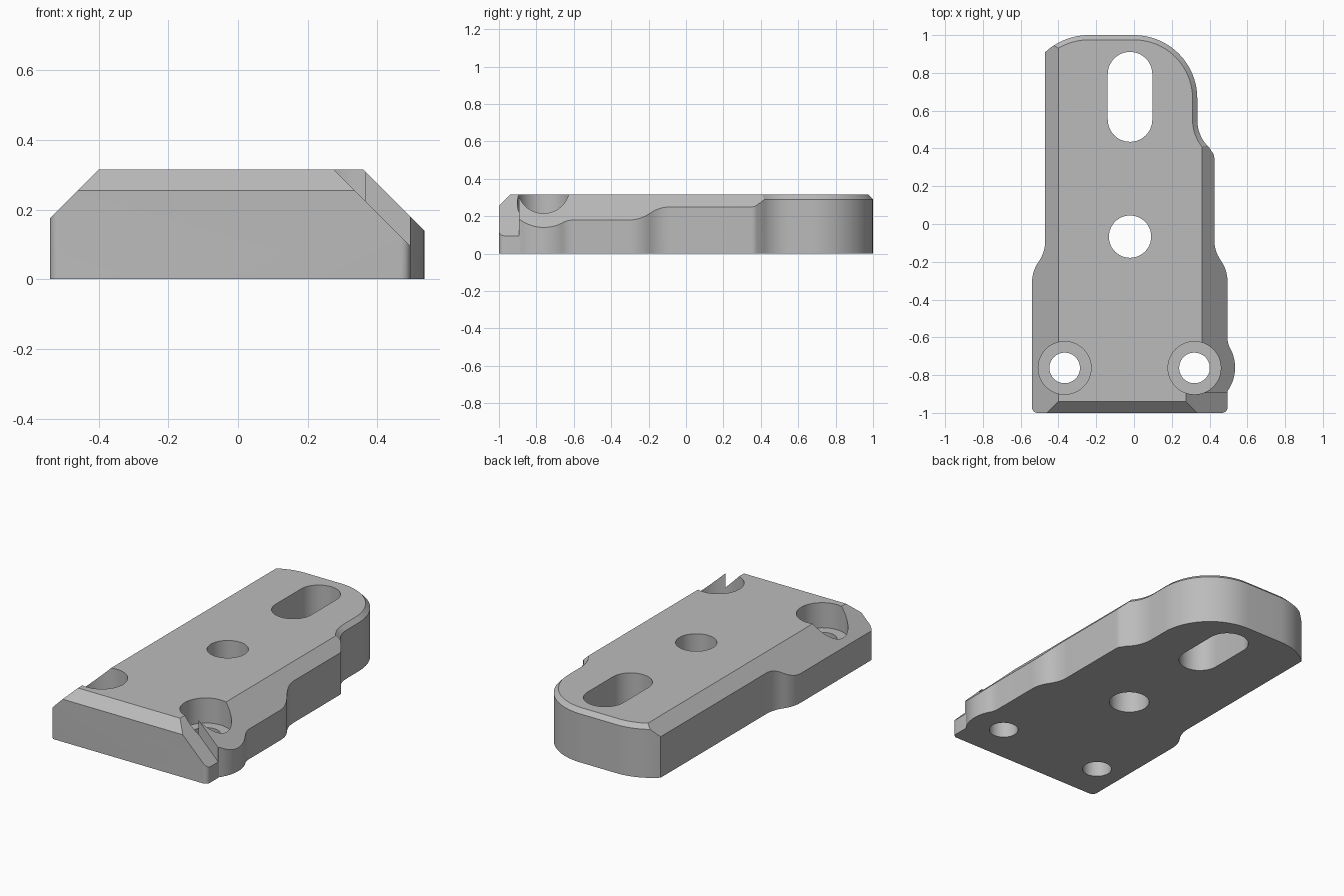
import bpy, bmesh, math

if "Cube" in bpy.data.objects:
    bpy.data.objects.remove(bpy.data.objects["Cube"])

grey = bpy.data.materials.new("plain grey")
grey.diffuse_color = (0.5, 0.5, 0.5, 1)
grey.use_nodes = True
grey.node_tree.nodes["Principled BSDF"].inputs["Base Color"].default_value = grey.diffuse_color


def arc(cx, cy, r, a0, a1, n):
    return [(cx + r * math.cos(math.radians(a0 + (a1 - a0) * i / n)),
             cy + r * math.sin(math.radians(a0 + (a1 - a0) * i / n))) for i in range(n + 1)]


def loft(name, rings):
    """Closed solid through a list of (outline, z) rings."""
    bm = bmesh.new()
    loops = [[bm.verts.new((x, y, z)) for x, y in pts] for pts, z in rings]
    n = len(loops[0])
    bm.faces.new(loops[0][::-1])
    bm.faces.new(loops[-1])
    for a, b in zip(loops, loops[1:]):
        for i in range(n):
            j = (i + 1) % n
            bm.faces.new((a[i], a[j], b[j], b[i]))
    bmesh.ops.recalc_face_normals(bm, faces=bm.faces)
    me = bpy.data.meshes.new(name)
    bm.to_mesh(me)
    bm.free()
    me.materials.append(grey)
    ob = bpy.data.objects.new(name, me)
    bpy.context.collection.objects.link(ob)
    return ob


def outline(d):
    """Plate outline, counterclockwise; d insets only the rounded back end."""
    p = arc(-0.512, -0.972, 0.028, 180, 270, 5)            # front corners
    p += arc(0.467, -0.972, 0.028, 270, 360, 5)
    p += arc(0.32, -0.76, 0.215, -35.5, 31, 14)            # bulge round the screw
    p += [(0.4985, -0.632), (0.495, -0.61)]
    p += arc(0.305, -0.304, 0.19, 0, 35.4, 7)              # right waist
    p += arc(0.615, -0.084, 0.19, 215.4, 180, 7)
    p += arc(0.375, 0.35, 0.05, 0, 45, 4)
    p += arc(0.535, 0.55, 0.2 + d, 227, 180, 8)            # neck
    p += arc(0, 0.665, 0.335 - d, 0, 90, 20)               # back corners
    p += arc(-0.24, 0.661, 0.339 - d, 90, 132.7, 10)
    p += arc(-0.66, -0.09, 0.19, 0, -35.4, 7)              # left waist
    p += arc(-0.35, -0.31, 0.19, 144.6, 180, 7)
    return p


def prism(name, profile, axis, lo, hi):
    """Profile swept along x or y; profile holds (other, z) pairs."""
    ob = loft(name, [(profile, lo), (profile, hi)])
    for v in ob.data.vertices:
        a, z, t = v.co
        v.co = (a, t, z) if axis == "y" else (t, a, z)
    bm = bmesh.new()
    bm.from_mesh(ob.data)
    bmesh.ops.recalc_face_normals(bm, faces=bm.faces)
    bm.to_mesh(ob.data)
    bm.free()
    return ob


def hole(name, x, y, r, z0=-0.2, stretch=0.0):
    pts = arc(x, y + stretch, r, 0, 180, 24) + arc(x, y - stretch, r, 180, 360, 24)
    if not stretch:
        pts = arc(x, y, r, 0, 352.5, 47)
    return loft(name, [(pts, z0), (pts, 0.6)])


# Plate with a fine bevel along its back end
plate = loft("mounting_plate", [(outline(0), 0), (outline(0), 0.29), (outline(0.025), 0.315)])

# Sloped flanks, front bevel and lower front right slope
cutters = [
    prism("right_slope", [(0.175, 0.5), (0.775, -0.1), (0.9, 0.5)], "y", -1.5, 1.5),
    prism("left_slope", [(-0.215, 0.5), (-0.815, -0.1), (-0.9, 0.5)], "y", -1.5, 1.5),
    prism("front_bevel", [(-0.755, 0.5), (-1.155, 0.1), (-1.2, 0.5)], "x", -1, 1),
    prism("corner_slope", [(0.09, 0.5), (0.69, -0.1), (0.9, 0.5)], "y", -1.5, -0.894),
    # Slot, centre hole and counterbored screw holes
    hole("slot", -0.021, 0.673, 0.118, stretch=0.12),
    hole("centre_hole", -0.021, -0.067, 0.112),
]
for side, x in (("left", -0.367), ("right", 0.32)):
    cutters += [hole(side + "_screw_hole", x, -0.762, 0.081),
                hole(side + "_counterbore", x, -0.762, 0.14, 0.165)]

bpy.context.view_layer.objects.active = plate
plate.select_set(True)
for c in cutters:
    m = plate.modifiers.new(c.name, "BOOLEAN")
    m.operation, m.solver, m.object = "DIFFERENCE", "EXACT", c
    bpy.ops.object.modifier_apply(modifier=m.name)
    bpy.data.objects.remove(c)

bpy.ops.object.shade_smooth_by_angle(angle=math.radians(25))
